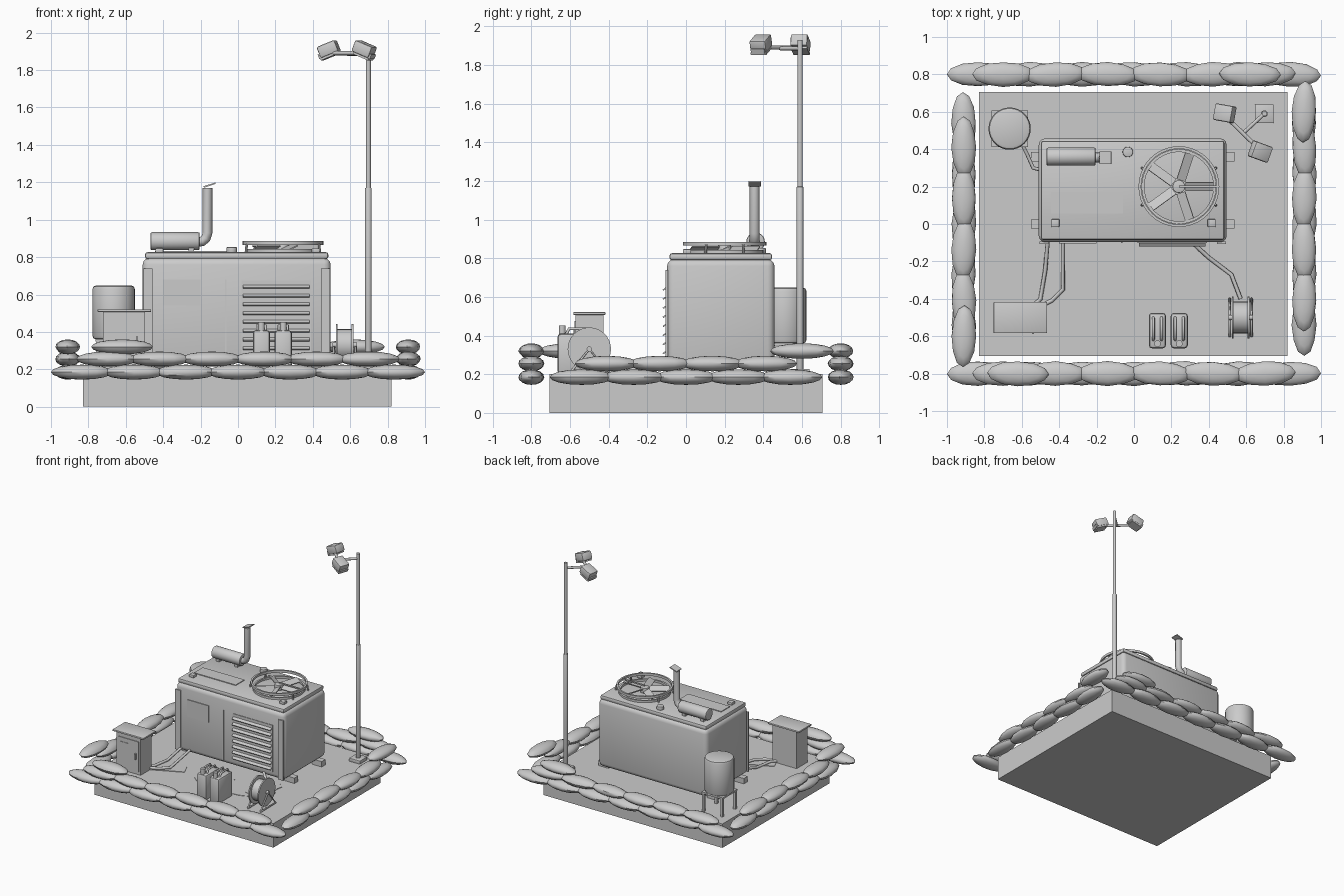
import bpy, bmesh, math, random
from math import sin, cos, pi, radians
from mathutils import Vector, Matrix

random.seed(4)
if "Cube" in bpy.data.objects:
    bpy.data.objects.remove(bpy.data.objects["Cube"], do_unlink=True)

grey = bpy.data.materials.new("plain_grey")
grey.use_nodes = True
grey.diffuse_color = (0.6, 0.6, 0.6, 1)
grey.node_tree.nodes["Principled BSDF"].inputs["Base Color"].default_value = (0.6, 0.6, 0.6, 1)


def finish(bm, name, matrix, smooth=False):
    mesh = bpy.data.meshes.new(name)
    bmesh.ops.recalc_face_normals(bm, faces=bm.faces)
    bm.to_mesh(mesh)
    bm.free()
    mesh.materials.append(grey)
    ob = bpy.data.objects.new(name, mesh)
    bpy.context.collection.objects.link(ob)
    ob.matrix_world = matrix
    if smooth:
        bpy.ops.object.select_all(action='DESELECT')
        ob.select_set(True)
        bpy.context.view_layer.objects.active = ob
        bpy.ops.object.shade_smooth_by_angle(angle=radians(40))
    return ob


def box(name, centre, size, bevel=0, rot=None, segments=2):
    bm = bmesh.new()
    bmesh.ops.create_cube(bm, size=1)
    bmesh.ops.scale(bm, vec=size, verts=bm.verts)
    if bevel:
        bmesh.ops.bevel(bm, geom=bm.edges[:], offset=bevel, segments=segments,
                        profile=0.5, affect='EDGES')
    return finish(bm, name, Matrix.Translation(centre) @ (rot or Matrix()), bool(bevel))


def rod(name, a, b, r, r2=None, sides=16, bevel=0):
    a, b = Vector(a), Vector(b)
    bm = bmesh.new()
    bmesh.ops.create_cone(bm, cap_ends=True, segments=sides, radius1=r,
                          radius2=r if r2 is None else r2, depth=(b - a).length)
    if bevel:
        rim = [e for e in bm.edges if abs(e.verts[0].co.z - e.verts[1].co.z) < 1e-5]
        bmesh.ops.bevel(bm, geom=rim, offset=bevel, segments=2, profile=0.5, affect='EDGES')
    turn = (b - a).to_track_quat('Z', 'Y').to_matrix().to_4x4()
    return finish(bm, name, Matrix.Translation((a + b) / 2) @ turn, True)


def lathe(name, centre, profile, sides=32):
    bm = bmesh.new()
    rings = [[bm.verts.new((r * cos(2 * pi * i / sides), r * sin(2 * pi * i / sides), z))
              for i in range(sides)] for r, z in profile]
    for lo, hi in zip(rings, rings[1:] + rings[:1]):
        for i in range(sides):
            j = (i + 1) % sides
            bm.faces.new((lo[i], lo[j], hi[j], hi[i]))
    return finish(bm, name, Matrix.Translation(centre), True)


def tube(name, points, r):
    curve = bpy.data.curves.new(name, 'CURVE')
    curve.dimensions = '3D'
    curve.bevel_depth = r
    curve.bevel_resolution = 2
    curve.use_fill_caps = True
    spline = curve.splines.new('POLY')
    spline.points.add(len(points) - 1)
    for p, co in zip(spline.points, points):
        p.co = (*co, 1)
    curve.materials.append(grey)
    ob = bpy.data.objects.new(name, curve)
    bpy.context.collection.objects.link(ob)
    return ob


def rz(deg):
    return Matrix.Rotation(radians(deg), 4, 'Z')


# Ground slab with thin floor patches
FLOOR = 0.2
box("ground_slab", (-0.005, 0, FLOOR / 2), (1.65, 1.41, FLOOR))
for x, y, length, width, turn in ((-.41, -.35, .29, .11, 25), (0, -.3, .29, .13, 52),
                                  (.41, -.25, .27, .13, 78)):
    box("floor_patch", (x, y, FLOOR + .002), (length, width, .004), rot=rz(turn))
rod("floor_stain", (.27, -.22, FLOOR), (.27, -.22, FLOOR + .003), .225, sides=32)


# Sandbag wall: squashed rounded bags in staggered layers
def sandbag(x, y, z, turn):
    bm = bmesh.new()
    bmesh.ops.create_uvsphere(bm, u_segments=12, v_segments=8, radius=1)
    bmesh.ops.scale(bm, vec=(.165, .065, .04), verts=bm.verts)
    for v in bm.verts:
        v.co.y *= 1 + random.uniform(-.04, .04)
    finish(bm, "sandbag", Matrix.Translation((x, y, z)) @ rz(turn + random.uniform(-3, 3)), True)


def bag_row(side, along_x, reach, count, z):
    for i in range(count):
        t = -reach + 2 * reach * i / (count - 1)
        x, y = (t, side * .8) if along_x else (side * .91, t)
        sandbag(x, y, z, 0 if along_x else 90)


for side in (-1, 1):
    bag_row(side, True, .835, 7, .185)
    bag_row(side, True, .7, 6, .255)
    bag_row(side, False, .54, 5, .185)
    bag_row(side, False, .41, 4, .255)
    sandbag(side * .62, side * .8, .32, 0)
    sandbag(side * .91, side * .6, .32, 90)

# Generator housing
GX, GY = -.007, .18
box("generator_housing", (GX, GY, .515), (1.005, .555, .56), .035, segments=3)
box("housing_lid", (GX, GY, .808), (.98, .53, .036), .012)
for x in (-.5, .5):
    for y in (-.0, .36):
        box("housing_foot", (GX + x, y, .22), (.09, .05, .05))
for x in (-.482, .468):
    box("corner_trim", (x, -.1, .49), (.048, .012, .5))
box("control_window", (-.3, -.1, .61), (.2, .008, .14))
box("door_seam", (-.066, -.099, .47), (.007, .007, .42))
box("louvre_frame", (.205, -.098, .48), (.37, .008, .39))
for i in range(8):
    box("louvre_slat", (.205, -.106, .315 + i * .047), (.355, .032, .007),
        rot=Matrix.Rotation(radians(35), 4, 'X'))

# Roof fittings
box("roof_panel", (-.252, .113, .829), (.385, .115, .006))
for x in (-.42, .415):
    box("lifting_lug", (x, .005, .835), (.042, .042, .024), .004)
rod("filler_cap", (-.033, .385, .82), (-.033, .385, .853), .028, bevel=.004)
rod("muffler", (-.468, .36, .885), (-.205, .36, .885), .048, sides=24, bevel=.008)
for x in (-.42, -.25):
    box("muffler_saddle", (x, .36, .838), (.03, .06, .03))
tube("exhaust_pipe", [(-.215, .355, .88), (-.19, .355, .885), (-.172, .355, .9),
                      (-.163, .355, .93), (-.163, .355, 1.17)], .026)
box("exhaust_flap", (-.152, .355, 1.185), (.066, .066, .008),
    rot=Matrix.Rotation(radians(-18), 4, 'Y'))

# Cooling fan under a guard ring
FX, FY = .24, .2
lathe("fan_guard_ring", (FX, FY, .875), [(.216, -.01), (.216, .01), (.202, .01), (.202, -.01)], 40)
lathe("fan_rim", (FX, FY, .833), [(.2, -.01), (.2, .01), (.185, .01), (.185, -.01)], 40)
for sx in (-1, 1):
    for sy in (-1, 1):
        rod("guard_post", (FX + sx * .198, FY + sy * .1, .82),
            (FX + sx * .193, FY + sy * .095, .87), .007, sides=8)
rod("fan_hub", (FX, FY, .82), (FX, FY, .868), .034, sides=20, bevel=.004)
for i in range(5):
    blade = rz(72 * i) @ Matrix.Translation((.11, 0, 0)) @ Matrix.Rotation(radians(25), 4, 'X')
    box("fan_blade", (FX, FY, .85), (.15, .052, .006), rot=blade)
box("guard_bar", (FX + .1, FY, .876), (.2, .01, .01))

# Fuel tank on a four-legged stand
TX, TY = -.665, .51
rod("fuel_tank", (TX, TY, .36), (TX, TY, .648), .113, sides=32, bevel=.018)
box("tank_stand_top", (TX, TY, .355), (.195, .195, .014))
for sx in (-1, 1):
    for sy in (-1, 1):
        box("tank_stand_leg", (TX + sx * .085, TY + sy * .085, .275), (.02, .02, .15))
tube("fuel_pipe", [(TX + .05, TY - .05, .34), (-.57, .37, .31), (-.54, .3, .3), (-.5, .29, .3)], .01)

# Distribution cabinet
box("cabinet_body", (-.61, -.5, .355), (.225, .145, .31))
box("cabinet_roof", (-.608, -.5, .514), (.285, .166, .014), .003)
box("cabinet_door", (-.61, -.574, .35), (.19, .008, .25))
box("cabinet_label_plate", (-.645, -.579, .41), (.07, .006, .06))
box("cabinet_handle", (-.54, -.582, .35), (.012, .014, .05))

# Fuel cans with twin handles and spout
for x in (.125, .242):
    box("fuel_can", (x, -.57, .305), (.092, .19, .21), .018)
    for dx in (-.022, .022):
        tube("can_handle", [(x + dx, -.62, .405), (x + dx, -.605, .435),
                            (x + dx, -.515, .435), (x + dx, -.5, .405)], .008)
    rod("can_cap", (x, -.64, .4), (x, -.64, .452), .018, sides=12)

# Cable reel on side frames
RX, RY, RZ = .57, -.5, .33
rod("reel_drum", (RX - .045, RY, RZ), (RX + .045, RY, RZ), .085, sides=24)
rod("reel_axle", (RX - .065, RY, RZ), (RX + .065, RY, RZ), .014, sides=12)
for s in (-1, 1):
    rod("reel_flange", (RX + s * .037, RY, RZ), (RX + s * .047, RY, RZ), .112, sides=32)
    tube("reel_frame", [(RX + s * .058, RY - .1, .207), (RX + s * .058, RY, RZ),
                        (RX + s * .058, RY + .1, .207), (RX + s * .058, RY - .1, .207)], .007)

# Floor cables from the generator
for path in ([(-.46, -.08), (-.475, -.25), (-.5, -.4), (-.56, -.46)],
             [(-.38, -.08), (-.38, -.35), (-.44, -.41), (-.52, -.45)],
             [(.29, -.08), (.4, -.18), (.52, -.27), (.57, -.4)]):
    tube("power_cable", [(*path[0], .26)] + [(x, y, .212) for x, y in path[1:]], .011)

# Lamp mast with two floodlights on a diagonal crossbar
MX, MY = .697, .59
box("mast_base", (MX, MY, .212), (.1, .1, .03), .004)
rod("mast_lower", (MX, MY, .2), (MX, MY, 1.17), .018, bevel=.003)
rod("mast_upper", (MX, MY, 1.16), (MX, MY, 1.93), .0135)
rod("mast_arm", (MX, MY, 1.885), (.585, .487, 1.885), .01, sides=12)
rod("lamp_crossbar", (.49, .575, 1.89), (.665, .405, 1.89), .011, sides=12)
for x, y, yaw in ((.485, .592, 170), (.675, .387, -20)):
    aim = rz(yaw) @ Matrix.Rotation(radians(22), 4, 'Y')
    box("floodlight_housing", (x, y, 1.912), (.105, .09, .065), .01, rot=aim)
    box("floodlight_lens", Vector((x, y, 1.912)) + aim @ Vector((.01, 0, -.037)),
        (.09, .085, .012), rot=aim)
    box("floodlight_bracket", Vector((x, y, 1.912)) + aim @ Vector((.055, 0, -.02)),
        (.012, .075, .025), rot=aim)
